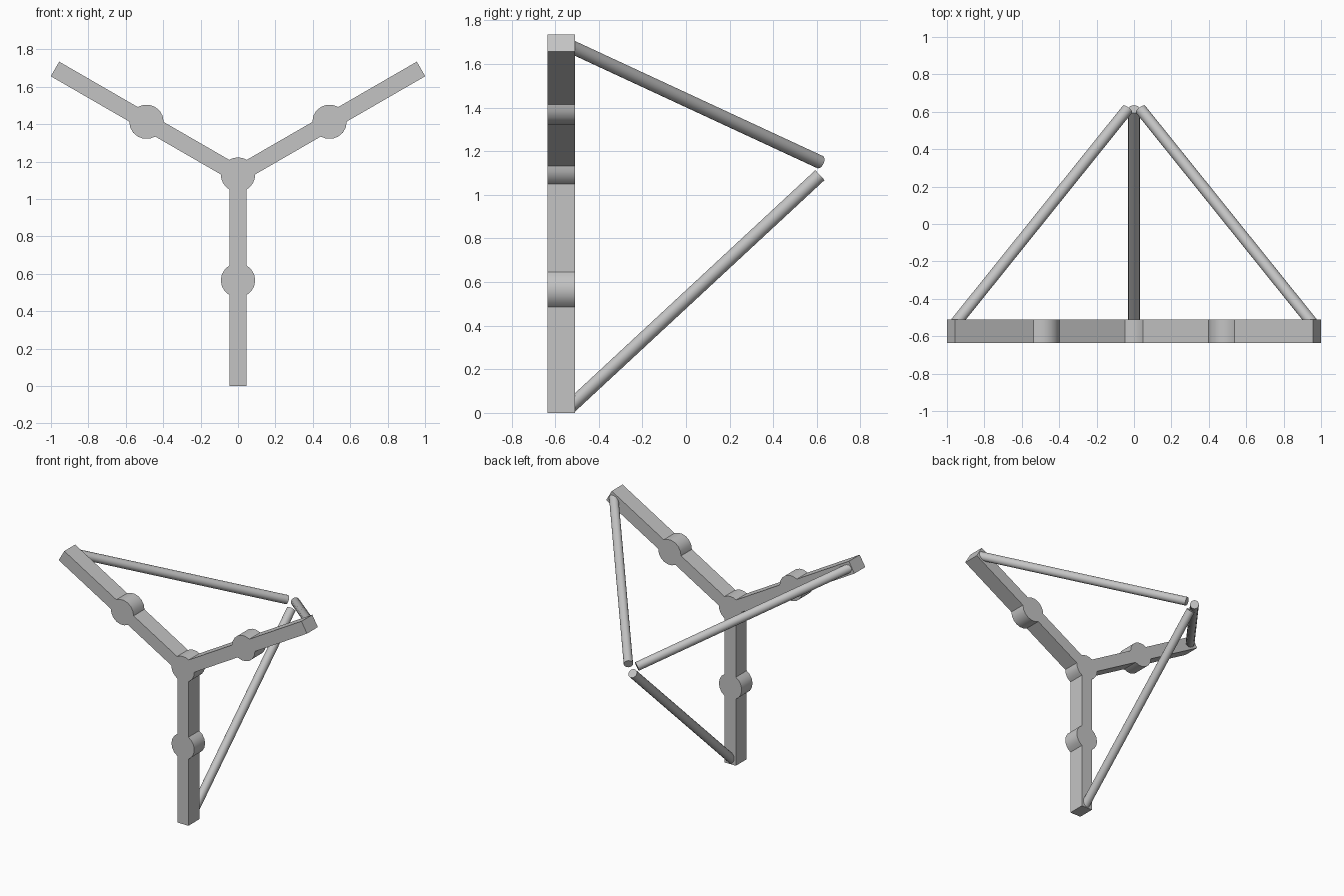
import bpy, bmesh, math
from mathutils import Vector

cube = bpy.data.objects.get("Cube")
if cube:
    bpy.data.objects.remove(cube, do_unlink=True)

HUB_Z, ARM, HALF, DISC_R, DISC_AT = 1.13, 1.13, 0.045, 0.092, 0.565
FRONT, BACK = -0.635, -0.51
ROD_R, ROD_FOOT, ROD_TIP, TIP_Y = 0.031, 1.083, 0.04, 0.614
ANGLES = {"lower": -math.pi / 2, "left": math.pi / 6, "right": 5 * math.pi / 6}

grey = bpy.data.materials.new("plain grey")
grey.use_nodes = True
grey.diffuse_color = (0.55, 0.55, 0.55, 1)
bsdf = next(n for n in grey.node_tree.nodes if n.type == 'BSDF_PRINCIPLED')
bsdf.inputs["Base Color"].default_value = grey.diffuse_color


def add_object(name, bm):
    bmesh.ops.recalc_face_normals(bm, faces=bm.faces[:])
    mesh = bpy.data.meshes.new(name)
    bm.to_mesh(mesh)
    bm.free()
    mesh.materials.append(grey)
    obj = bpy.data.objects.new(name, mesh)
    bpy.context.collection.objects.link(obj)
    bpy.ops.object.select_all(action='DESELECT')
    obj.select_set(True)
    bpy.context.view_layer.objects.active = obj
    bpy.ops.object.shade_smooth_by_angle(angle=math.radians(30))


def arc(cx, start, end, steps):
    """Points on a disc rim centred at distance cx along the arm."""
    turns = [start + (end - start) * i / steps for i in range(steps + 1)]
    return [(cx + DISC_R * math.cos(t), DISC_R * math.sin(t)) for t in turns]


# Three-armed frame: one arm outline repeated around the hub, then extruded
notch = math.asin(HALF / DISC_R)
arm = arc(DISC_AT, notch - math.pi, -notch, 6)
arm += [(ARM, -HALF), (ARM, HALF)]
arm += arc(DISC_AT, notch, math.pi - notch, 6)
arm += arc(0, notch, 2 * math.pi / 3 - notch, 4)

bm = bmesh.new()
outline = []
for a in ANGLES.values():
    c, s = math.cos(a), math.sin(a)
    outline += [bm.verts.new((u * c - v * s, FRONT, HUB_Z + u * s + v * c)) for u, v in arm]
face = bm.faces.new(outline)
grown = bmesh.ops.extrude_face_region(bm, geom=[face])["geom"]
bmesh.ops.translate(bm, vec=(0, BACK - FRONT, 0),
                    verts=[g for g in grown if isinstance(g, bmesh.types.BMVert)])
add_object("three_arm_frame", bm)

# Round struts from the arm ends to the rear apex, feet cut flush with the frame
for side, a in ANGLES.items():
    out = Vector((math.cos(a), 0, math.sin(a)))
    hub = Vector((0, 0, HUB_Z))
    foot = hub + out * ROD_FOOT + Vector((0, BACK, 0))
    tip = hub + out * ROD_TIP + Vector((0, TIP_Y, 0))
    axis = tip - foot
    bm = bmesh.new()
    bmesh.ops.create_cone(bm, cap_ends=True, segments=16, radius1=ROD_R,
                          radius2=ROD_R, depth=axis.length)
    ends = [v for v in bm.verts if v.co.z < 0]
    turn = axis.to_track_quat('Z', 'Y')
    for v in bm.verts:
        v.co = turn @ v.co + (foot + tip) / 2
    for v in ends:
        v.co += axis * ((BACK - v.co.y) / axis.y)
    add_object(side + "_strut", bm)
